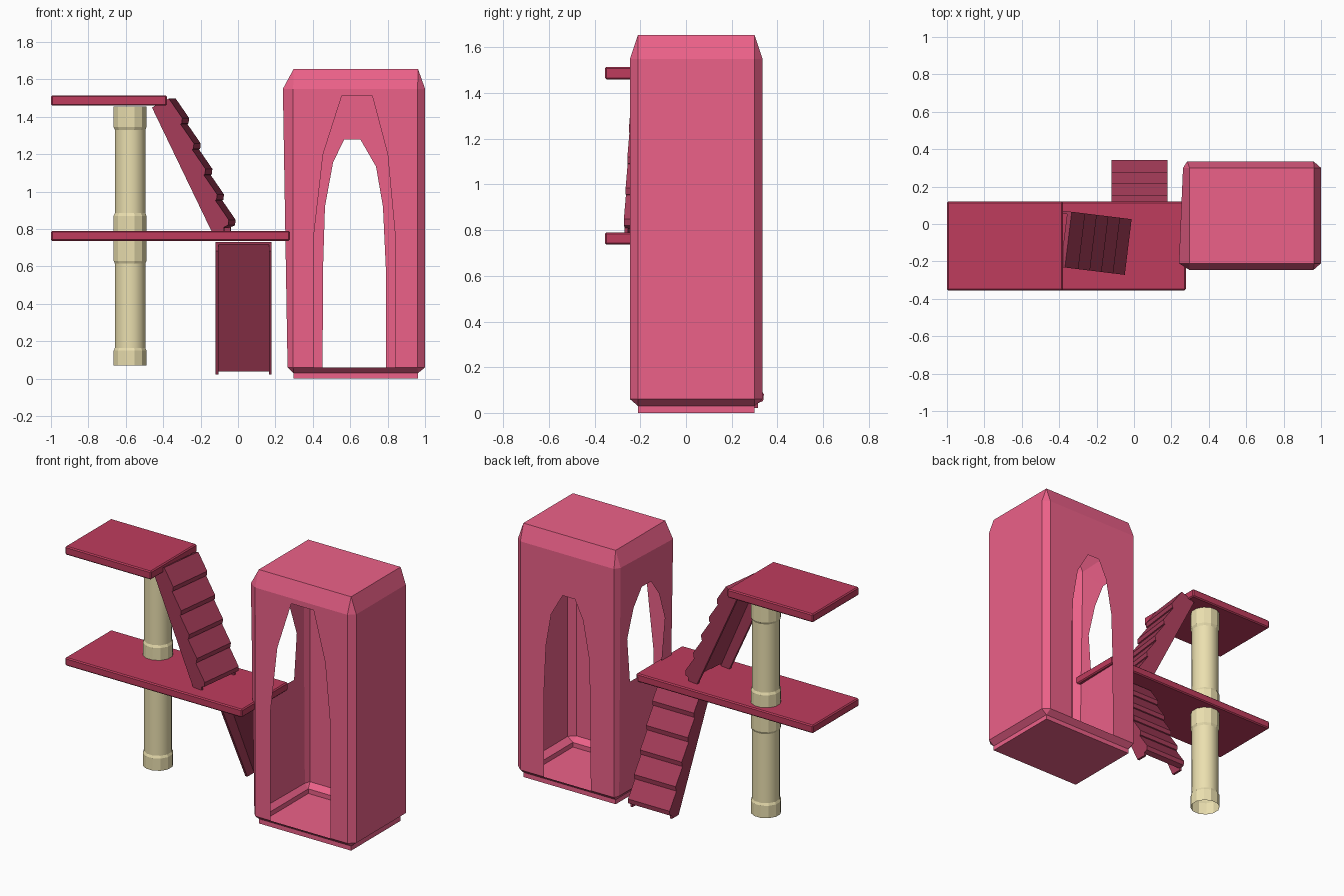
import bpy, bmesh, math
from mathutils import Matrix, Vector

if "Cube" in bpy.data.objects:
    bpy.data.objects.remove(bpy.data.objects["Cube"])


def material(name, rgb):
    m = bpy.data.materials.new(name)
    m.diffuse_color = (*rgb, 1)
    m.use_nodes = True
    m.node_tree.nodes["Principled BSDF"].inputs["Base Color"].default_value = m.diffuse_color
    return m


PINK = material("pink", (0.84, 0.12, 0.25))
RED = material("red", (0.52, 0.045, 0.11))
WINE = material("wine", (0.38, 0.045, 0.10))
ROPE = material("rope", (0.83, 0.74, 0.43))


def make(name, bm, mat):
    bmesh.ops.remove_doubles(bm, verts=bm.verts, dist=1e-5)
    bmesh.ops.recalc_face_normals(bm, faces=bm.faces)
    me = bpy.data.meshes.new(name)
    bm.to_mesh(me)
    bm.free()
    me.materials.append(mat)
    ob = bpy.data.objects.new(name, me)
    bpy.context.collection.objects.link(ob)
    return ob


def face(bm, pts):
    return bm.faces.new([bm.verts.new(p) for p in pts])


# Hollow tower: thin shell with chamfered edges
Z0, Z1 = 0.06, 1.55


def octagon(z, gx, hx):
    return [(0.295, -0.245, z), (0.96, -0.245, z), (1.0, -0.21, z), (1.0, 0.30, z),
            (0.96, 0.335, z), (0.285, 0.335, z), (gx, 0.30, z), (hx, -0.21, z)]


def rect(z):
    return [(0.297, -0.21, z), (0.963, -0.21, z), (0.963, 0.30, z), (0.297, 0.30, z)]


bm = bmesh.new()
lo, hi = octagon(Z0, 0.272, 0.265), octagon(Z1, 0.262, 0.24)
for ring, r in ((lo, rect(0.03)), (hi, rect(1.655))):
    for k in range(4):
        a, b, c = ring[2 * k], ring[2 * k + 1], ring[(2 * k + 2) % 8]
        face(bm, (a, b, r[(k + 1) % 4], r[k]))
        face(bm, (b, c, r[(k + 1) % 4]))
for k in range(4):
    j = (k + 1) % 4
    face(bm, (rect(0)[k], rect(0)[j], rect(0.03)[j], rect(0.03)[k]))
face(bm, rect(0))
face(bm, rect(1.655))
for k in (1, 2, 3, 5, 7):
    j = (k + 1) % 8
    face(bm, (lo[k], lo[j], hi[j], hi[k]))

# Front and back walls with pointed arch doorways
front = [(0.406, Z0), (0.406, 0.77), (0.455, 1.2), (0.556, 1.515),
         (0.717, 1.515), (0.80, 1.2), (0.84, 0.77), (0.84, Z0)]
back = [(0.452, Z0), (0.455, 0.6), (0.465, 0.92), (0.508, 1.155), (0.567, 1.278),
        (0.655, 1.278), (0.738, 1.134), (0.775, 0.92), (0.79, 0.6), (0.79, Z0)]
for arch, y, a, b in ((front, -0.245, 0, 1), (back, 0.335, 5, 4)):
    face(bm, [lo[a]] + [(x, y, z) for x, z in arch] + [lo[b], hi[b], hi[a]])


# Left wall with a window at platform height
def on_left(y, z):
    t, s = (y + 0.21) / 0.51, (z - Z0) / (Z1 - Z0)
    bot = lo[7][0] * (1 - t) + lo[6][0] * t
    top = hi[7][0] * (1 - t) + hi[6][0] * t
    return (bot * (1 - s) + top * s, y, z)


half = [(0.045, 1.35), (0.125, 1.24), (0.185, 1.06), (0.155, 0.77)]
bk = [on_left(0.045 + y, z) for y, z in half]
fr = [on_left(0.045 - y, z) for y, z in half]
face(bm, [hi[6], lo[6]] + bk[::-1])
face(bm, [hi[7], lo[7]] + fr[::-1])
face(bm, [hi[6], hi[7], fr[0], bk[0]])
face(bm, [lo[6], lo[7], fr[-1], bk[-1]])
make("tower", bm, PINK)


# Platforms
def slab(name, x0, x1, z0, z1):
    bm = bmesh.new()
    bmesh.ops.create_cube(bm, size=1)
    for v in bm.verts:
        v.co = Vector(((x0 + x1) / 2 + v.co.x * (x1 - x0), -0.1175 + v.co.y * 0.475,
                       (z0 + z1) / 2 + v.co.z * (z1 - z0)))
    bmesh.ops.bevel(bm, geom=bm.edges[:], offset=0.007, segments=1, affect='EDGES')
    make(name, bm, RED)


slab("lower_platform", -1.0, 0.277, 0.737, 0.79)
slab("upper_platform", -1.0, -0.38, 1.46, 1.515)

# Scratching post: open tube with thicker collars
bm = bmesh.new()
N = 12
prof = [(0.091, 0.07), (0.091, 0.15), (0.084, 0.165), (0.084, 0.615), (0.091, 0.63),
        (0.091, 0.87), (0.084, 0.885), (0.084, 1.33), (0.091, 1.345), (0.091, 1.455)]
rings = [[(-0.577 + r * math.cos(2 * math.pi * (i + 0.5) / N),
           r * math.sin(2 * math.pi * (i + 0.5) / N), z) for i in range(N)] for r, z in prof]
for p, q in zip(rings, rings[1:]):
    for i in range(N):
        j = (i + 1) % N
        face(bm, (p[i], p[j], q[j], q[i]))
post = make("scratching_post", bm, ROPE)
# smooth shafts, faceted collars
for p in post.data.polygons:
    zs = [post.data.vertices[i].co.z for i in p.vertices]
    p.use_smooth = max(zs) - min(zs) > 0.4


# Stepped ramps: two side rails under five overlapping treads
def prism(bm, pts, y0, y1):
    f = face(bm, [(u, y0, w) for u, w in pts])
    ext = bmesh.ops.extrude_face_region(bm, geom=[f], use_keep_orig=True)
    for v in ext["geom"]:
        if isinstance(v, bmesh.types.BMVert):
            v.co.y += y1 - y0


def ramp(name, foot, angle):
    top, bot = Vector((-0.355, 0.70)), Vector((-0.042, 0.02))
    d = (bot - top).normalized()
    n = Vector((-d.y, d.x))
    rail = [(-0.11, 0), (-0.042, 0), tuple(bot), tuple(top), (-0.43, 0.66)]
    bm = bmesh.new()
    for s in (-0.15, 0.135):
        prism(bm, rail, s, s + 0.015)
    for i in range(5):
        a, b = top.lerp(bot, i / 5), top.lerp(bot, (i + 1) / 5)
        prism(bm, [a - n * 0.008, b - n * 0.008, b + n * 0.025,
                   b + n * 0.04 - d * 0.025, a + n * 0.018], -0.15, 0.15)
    ob = make(name, bm, WINE)
    ob.matrix_world = Matrix.Translation(foot) @ Matrix.Rotation(math.radians(angle), 4, 'Z')


ramp("upper_ramp", (-0.015, -0.125, 0.79), -7)
ramp("lower_ramp", (0.03, 0.357, 0.022), 90)
